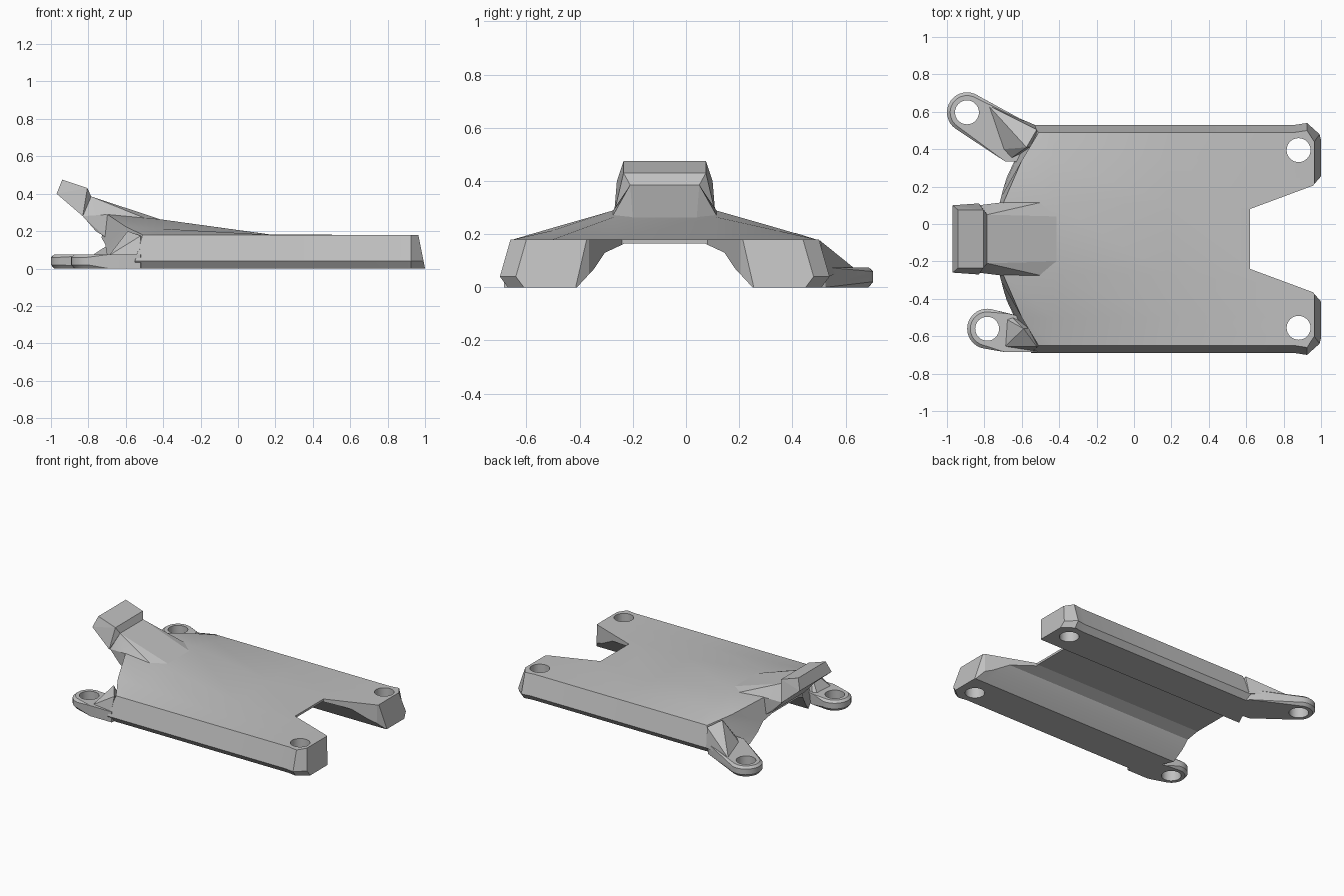
import bpy, bmesh, math

cube = bpy.data.objects.get("Cube")
if cube:
    bpy.data.objects.remove(cube, do_unlink=True)

YC = -0.08          # centre line of the plate
HOLE = 0.064

grey = bpy.data.materials.new("plain_grey")
grey.use_nodes = True
grey.diffuse_color = (0.53, 0.53, 0.53, 1)
grey.node_tree.nodes["Principled BSDF"].inputs["Base Color"].default_value = (0.53, 0.53, 0.53, 1)


def finish(name, bm):
    bmesh.ops.recalc_face_normals(bm, faces=bm.faces)
    mesh = bpy.data.meshes.new(name)
    bm.to_mesh(mesh)
    bm.free()
    mesh.materials.append(grey)
    ob = bpy.data.objects.new(name, mesh)
    bpy.context.collection.objects.link(ob)
    return ob


def hull(name, points):
    bm = bmesh.new()
    for p in points:
        bm.verts.new(p)
    res = bmesh.ops.convex_hull(bm, input=bm.verts)
    loose = {g for g in res["geom_interior"] + res["geom_unused"] if isinstance(g, bmesh.types.BMVert)}
    bmesh.ops.delete(bm, geom=list(loose), context='VERTS')
    bmesh.ops.dissolve_limit(bm, angle_limit=0.01, verts=bm.verts, edges=bm.edges)
    return finish(name, bm)


def ring(x, y, z, r, n=32):
    return [(x + r * math.cos(2 * math.pi * i / n), y + r * math.sin(2 * math.pi * i / n), z) for i in range(n)]


def mirrored(points):
    """Points given as x, distance from the centre line, z."""
    return [(x, YC + s * d, z) for x, d, z in points for s in (1, -1)]


def select(ob):
    bpy.ops.object.select_all(action='DESELECT')
    ob.select_set(True)
    bpy.context.view_layer.objects.active = ob


def cut(ob, cutter):
    cutter.hide_render = True
    mod = ob.modifiers.new("cut", 'BOOLEAN')
    mod.operation = 'DIFFERENCE'
    mod.solver = 'EXACT'
    mod.object = cutter
    select(ob)
    bpy.ops.object.modifier_apply(modifier=mod.name)
    bpy.data.objects.remove(cutter, do_unlink=True)


def drill(ob, x, y):
    cut(ob, hull("drill", ring(x, y, -0.1, HOLE) + ring(x, y, 0.4, HOLE)))


def smooth(ob, degrees):
    select(ob)
    bpy.ops.object.shade_smooth_by_angle(angle=math.radians(degrees))


# Half of the plate section: channel, rail bottom, outer wall, domed top
def half_section(ztop, grow):
    return [(0.15, 0.165), (0.225, 0.13), (0.265, 0.07), (0.33, 0),
            (0.58 + grow, 0), (0.61 + grow, 0.04), (0.57 + grow, 0.18),
            (0.42, 0.18 + (ztop - 0.18) * 0.4), (0.19, ztop)]


# Plate with side rails, lofted along x
tail = [-0.73, -0.71, -0.70, -0.68, -0.56, -0.55, -0.51, -0.60, -0.70]
stations = [(tail, 0.29, 0), ([-0.43] * 9, 0.265, 0), ([0.18] * 9, 0.181, 0),
            ([0.86] * 9, 0.18, 0), ([0.925] * 9, 0.18, 0.01),
            ([1 - 0.2 * z for _, z in half_section(0.18, 0)], 0.18, -0.05)]
bm = bmesh.new()
loops = []
for xs, ztop, grow in stations:
    side = [(x, d, z) for x, (d, z) in zip(xs, half_section(ztop, grow))]
    pts = [(x, YC + d, z) for x, d, z in side] + [(x, YC - d, z) for x, d, z in reversed(side)]
    loops.append([bm.verts.new(p) for p in pts])
for a, b in zip(loops, loops[1:]):
    for i in range(18):
        j = (i + 1) % 18
        bm.faces.new((a[i], a[j], b[j], b[i]))
for end in (loops[0], loops[-1]):
    bm.faces.new([end[i] for i in (0, 8, 9, 17)])
    for face in ((0, 1, 7, 8), (1, 2, 6, 7), (2, 3, 5, 6), (3, 4, 5)):
        bm.faces.new([end[i] for i in face])
        bm.faces.new([end[17 - i] for i in face])
plate = finish("plate", bm)

# Flared notch, its chamfered mouth and the two fixing holes
for outline in ([(0.62, 0.16), (1.2, 0.375)], [(0.90, 0.22), (1.1, 0.45)]):
    cut(plate, hull("notch", mirrored([(x, d, z) for x, d in outline for z in (-0.1, 0.4)])))
for s in (1, -1):
    drill(plate, 0.88, YC + s * 0.475)
smooth(plate, 14)

# Raised hook: neck ramp fading into the plate, and end block
neck = hull("hook_neck", mirrored([
    (-0.785, 0.13, 0.385), (-0.83, 0.18, 0.28), (-0.76, 0.18, 0.20), (-0.71, 0.19, 0.168),
    (-0.71, 0.195, 0.288), (-0.5, 0.195, 0.27), (-0.40, 0.12, 0.258), (-0.5, 0.15, 0.2)]))
smooth(neck, 14)
hull("hook_block", mirrored([
    (-0.94, 0.155, 0.475), (-0.805, 0.155, 0.43), (-0.785, 0.13, 0.385),
    (-0.83, 0.19, 0.28), (-0.97, 0.18, 0.40)]))


# Fixing ears with bevelled rims and sloped gussets
def ear(name, x, y, root, gusset):
    pts = []
    for z, r in ((0, 0.09), (0.02, 0.107), (0.06, 0.107), (0.075, 0.09)):
        pts += ring(x, y, z, r)
    pts += [(px, py, z) for px, py in root for z in (0, 0.075)]
    ob = hull(name, pts)
    drill(ob, x, y)
    smooth(ob, 20)
    hull(name + "_gusset", gusset)


ear("left_ear", -0.893, 0.597,
    [(-0.69, 0.335), (-0.54, 0.525), (-0.5, 0.45), (-0.56, 0.33)],
    [(-0.78, 0.635, 0.07), (-0.70, 0.40, 0.07), (-0.68, 0.335, 0.03),
     (-0.53, 0.53, 0.04), (-0.52, 0.505, 0.175), (-0.575, 0.41, 0.205), (-0.5, 0.42, 0.04)])
ear("right_ear", -0.785, -0.56,
    [(-0.69, -0.685), (-0.52, -0.685), (-0.5, -0.52), (-0.67, -0.48)],
    [(-0.69, -0.655, 0.07), (-0.68, -0.51, 0.07), (-0.67, -0.48, 0.03), (-0.53, -0.688, 0.04),
     (-0.52, -0.655, 0.175), (-0.59, -0.56, 0.2), (-0.5, -0.55, 0.04)])
